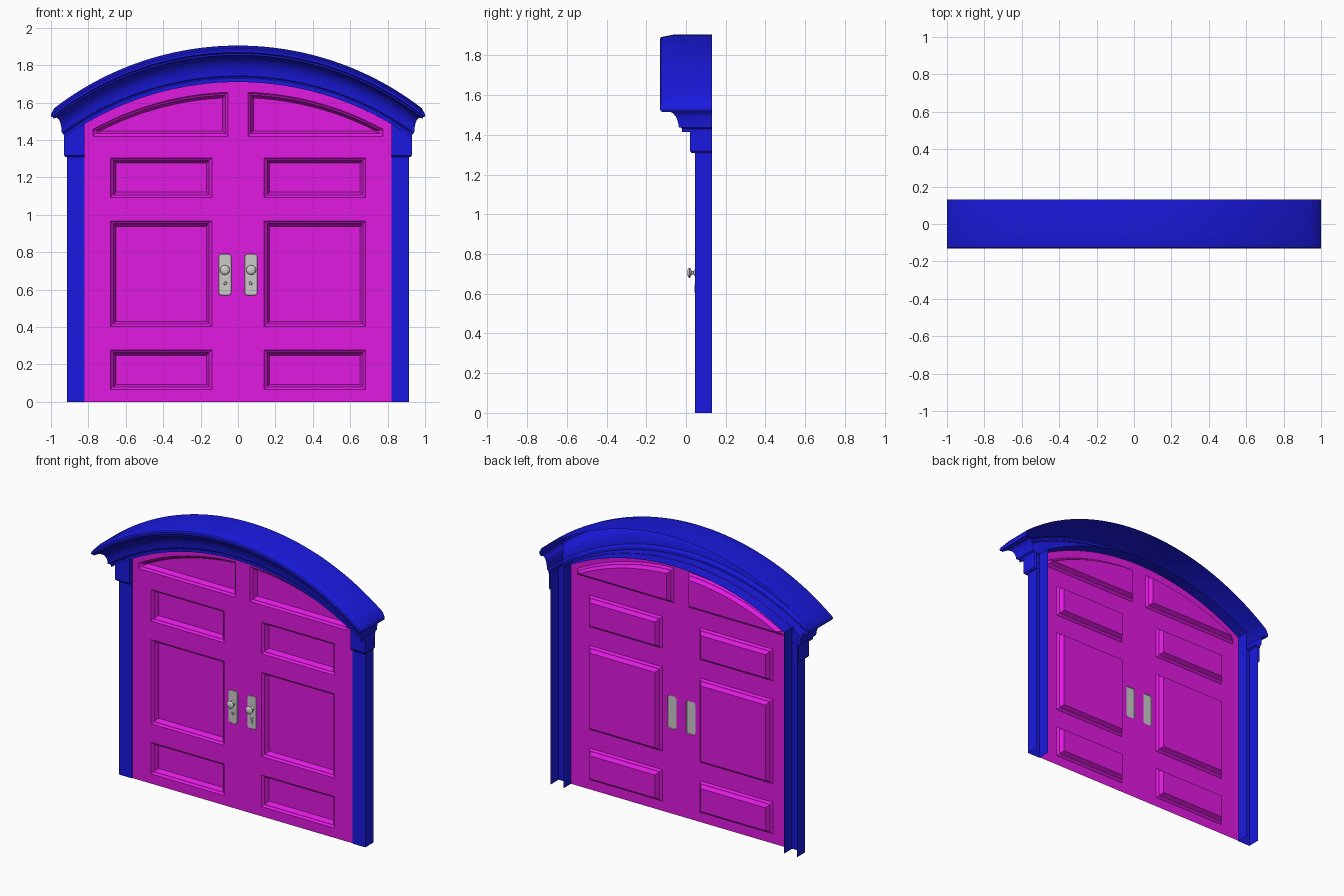
import bpy, bmesh
from math import sin, cos, pi, sqrt, radians

if "Cube" in bpy.data.objects:
    bpy.data.objects.remove(bpy.data.objects["Cube"])

R = 1.61                                   # radius shared by every arch line
Y_DOOR, Y_BACK = 0.05, 0.13


def drop(x):
    return R - sqrt(R * R - x * x)


def material(name, col):
    m = bpy.data.materials.new(name)
    m.diffuse_color = (*col, 1)
    m.use_nodes = True
    m.node_tree.nodes["Principled BSDF"].inputs["Base Color"].default_value = m.diffuse_color
    return m


BLUE = material("blue_paint", (0.01, 0.01, 0.75))
PINK = material("magenta_paint", (0.75, 0.01, 0.75))


def grid(bm, rows, closed=False):
    """Skin quads between rows of points; returns the vertex rows."""
    vs = [[bm.verts.new(p) for p in r] for r in rows]
    n = len(vs[0])
    for a, b in zip(vs, vs[1:]):
        for j in range(n if closed else n - 1):
            k = (j + 1) % n
            bm.faces.new((a[j], a[k], b[k], b[j]))
    return vs


def finish(bm, name, mat=None, angle=30):
    bmesh.ops.remove_doubles(bm, verts=bm.verts, dist=1e-5)
    me = bpy.data.meshes.new(name)
    bm.to_mesh(me)
    bm.free()
    ob = bpy.data.objects.new(name, me)
    bpy.context.collection.objects.link(ob)
    if mat:
        me.materials.append(mat)
    bpy.ops.object.select_all(action='DESELECT')
    ob.select_set(True)
    bpy.context.view_layer.objects.active = ob
    bpy.ops.object.shade_smooth_by_angle(angle=radians(angle))
    return ob


# Outlines, counter-clockwise from the front, shrunk by inset d
def rect(x0, x1, z0, z1):
    return lambda d: [(x0 + d, z0 + d), (x1 - d, z0 + d), (x1 - d, z1 - d), (x0 + d, z1 - d)]


def arched(x0, x1, z0, top, n=16):
    def f(d):
        h = top - z0 - 2 * d - 0.004
        xr = min(x1 - d, sqrt(R * R - (R - h) ** 2))
        xl = x0 + d
        arc = [xr + (xl - xr) * i / n for i in range(n + 1)]
        return [(xl, z0 + d), (xr, z0 + d)] + [(x, top - d - drop(x)) for x in arc]
    return f


def rounded(cx, cz, hx, hz, r=0.016, n=4):
    def f(d):
        out = []
        for q, (sx, sz) in enumerate([(1, 1), (-1, 1), (-1, -1), (1, -1)]):
            for i in range(n + 1):
                a = pi / 2 * (q + i / n)
                out.append((cx + sx * (hx - r) + (r - d) * cos(a),
                            cz + sz * (hz - r) + (r - d) * sin(a)))
        return out
    return f


def mirrored(f):
    return lambda d: [(-x, z) for x, z in reversed(f(d))]


def stepped(bm, f, steps):
    """Moulded recess or raised plate: rings of (inset, y), closed by a flat face."""
    vs = grid(bm, [[(x, y, z) for x, z in f(d)] for d, y in steps], True)
    bm.faces.new(vs[-1])


# Doors: one thin sheet with arched top, recessed panels and plate openings
panels = [rect(0.14, 0.682, 0.065, 0.277), rect(0.14, 0.682, 0.402, 0.967),
          rect(0.14, 0.682, 1.092, 1.305), arched(0.053, 0.775, 1.42, 1.656)]
panels += [mirrored(f) for f in panels]
plates = {"right": rounded(0.07, 0.68, 0.034, 0.11)}
plates["left"] = mirrored(plates["right"])

bm = bmesh.new()
N = 32
top = [0.82 - 1.64 * i / N for i in range(N + 1)]
outline = [(-0.82, 0), (0.82, 0)] + [(x, 1.712 - drop(x)) for x in top]
edges = []
for loop in [outline] + [f(0) for f in panels + list(plates.values())]:
    v = [bm.verts.new((x, Y_DOOR, z)) for x, z in loop]
    edges += [bm.edges.new((v[i - 1], v[i])) for i in range(len(v))]
bmesh.ops.triangle_fill(bm, edges=edges, normal=(0, -1, 0), use_beauty=True)
for f in bm.faces:
    f.normal_update()
    if f.normal.y > 0:
        f.normal_flip()
for f in panels:
    stepped(bm, f, [(0, Y_DOOR), (0.008, Y_DOOR + 0.01), (0.014, Y_DOOR + 0.012), (0.029, Y_DOOR + 0.04)])
finish(bm, "double_door", PINK, 15)


# Handles: plate, turned knob and keyhole
def lathe(bm, cx, cz, prof, n=20):
    vs = grid(bm, [[(cx + r * cos(2 * pi * i / n), y, cz + r * sin(2 * pi * i / n))
                    for i in range(n)] for r, y in prof], True)
    bm.faces.new(vs[-1])


for side, f in plates.items():
    cx = 0.07 if side == "right" else -0.07
    bm = bmesh.new()
    stepped(bm, f, [(0, Y_DOOR), (0, 0.048), (0.002, 0.046)])
    finish(bm, side + "_handle_plate")
    bm = bmesh.new()
    lathe(bm, cx, 0.705, [(0.017, 0.046), (0.015, 0.042), (0.009, 0.039), (0.008, 0.03), (0.015, 0.026),
                          (0.023, 0.022), (0.026, 0.017), (0.023, 0.012), (0.014, 0.008), (0.004, 0.007)])
    finish(bm, side + "_knob", None, 50)
    bm = bmesh.new()
    lathe(bm, cx, 0.636, [(0.011, 0.046), (0.01, 0.043), (0.006, 0.043), (0.005, 0.046)], 12)
    stepped(bm, rect(cx - 0.006, cx + 0.006, 0.605, 0.626), [(0, 0.046), (0.001, 0.043)])
    finish(bm, side + "_keyhole")


# Pilasters and capitals: U-shaped shells open at the back
def channel(name, s, levels):
    rows = []
    for xo, yf, z in levels:
        path = [(0.82, Y_BACK), (0.82, yf), (xo, yf), (xo, Y_BACK)]
        row = [(s * x, y, 1.712 - drop(x) if z is None else z) for x, y in path]
        rows.append(row if s > 0 else row[::-1])
    bm = bmesh.new()
    grid(bm, rows)
    finish(bm, name, BLUE)


for side, s in (("right", 1), ("left", -1)):
    channel(side + "_pilaster", s, [(0.915, 0.045, 0), (0.915, 0.045, None)])
    channel(side + "_capital", s, [(0.915, 0.045, 1.308), (0.922, 0.029, 1.308),
                                   (0.929, 0.021, 1.318), (0.929, 0.021, None)])

# Cornice: moulding profile (y, z below crown, half width) swept along the arch with side returns
profile = [(0.05, 0.195, 0.90), (-0.02, 0.195, 0.93), (-0.02, 0.178, 0.932), (-0.026, 0.168, 0.938),
           (-0.036, 0.163, 0.942), (-0.04, 0.135, 0.944), (-0.05, 0.105, 0.949), (-0.067, 0.08, 0.957),
           (-0.09, 0.062, 0.968), (-0.113, 0.053, 0.982), (-0.122, 0.052, 0.988), (-0.124, 0.042, 0.99),
           (-0.131, 0.036, 0.998), (-0.132, 0.022, 1.0), (-0.126, 0.014, 0.996),
           (-0.115, 0.011, 0.992), (-0.06, 0.0, 0.984), (Y_BACK, 0.0, 0.984)]
S = 40
rows = []
for y, dz, xe in profile:
    ze = 1.905 - dz - drop(xe)
    row = [(xe * (2 * i / S - 1), y, 1.905 - dz - drop(xe * (2 * i / S - 1))) for i in range(S + 1)]
    rows.append([(-xe, Y_BACK, ze)] + row + [(xe, Y_BACK, ze)])
bm = bmesh.new()
grid(bm, rows)
finish(bm, "arched_cornice", BLUE)

# Soffit behind the doors' top edge
bm = bmesh.new()
grid(bm, [[(-x, y, 1.71 - drop(x)) for x in top] for y in (Y_BACK, 0.045)])
finish(bm, "arch_soffit", BLUE)
